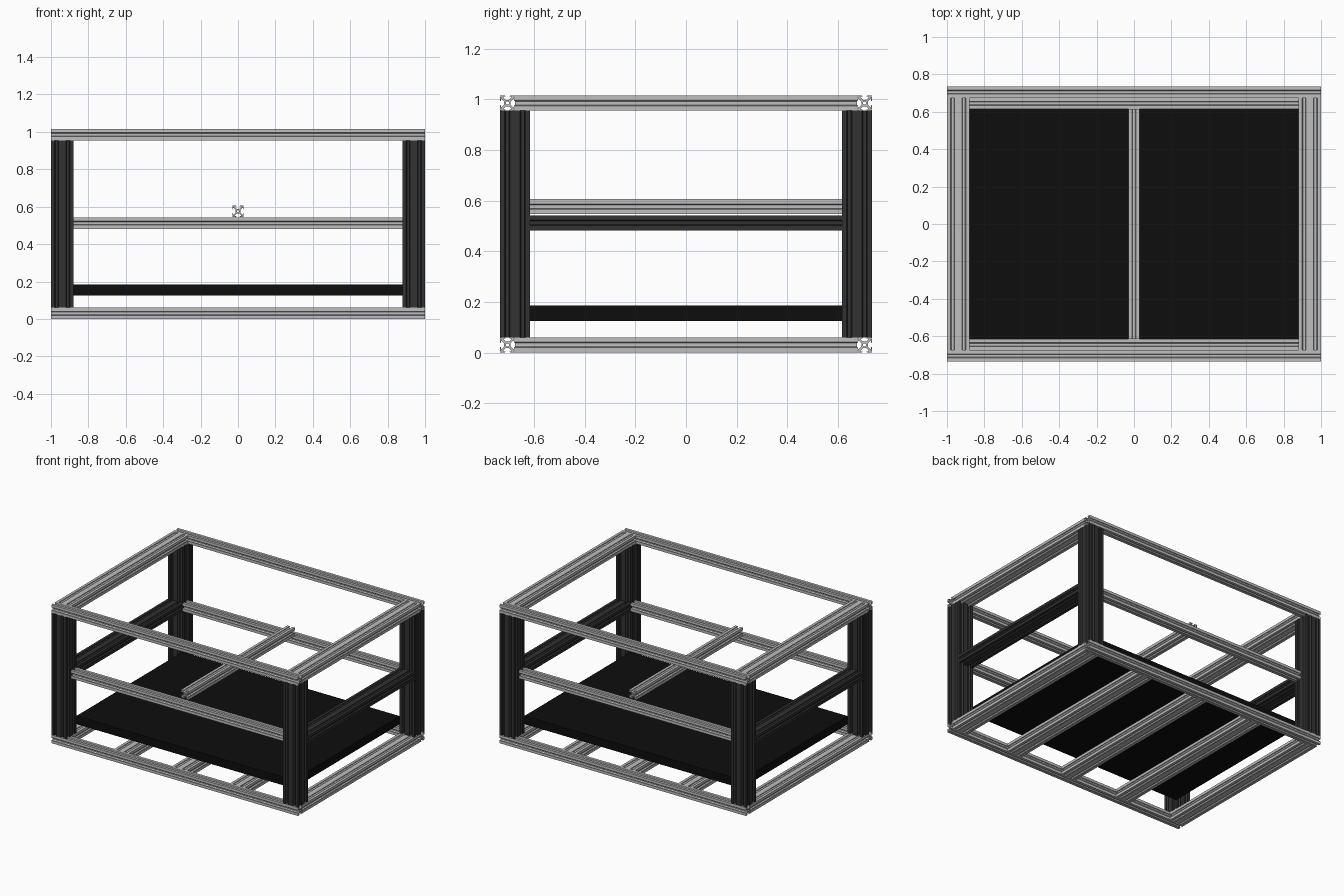
import bpy, bmesh, math
from mathutils import Matrix, Vector

cube = bpy.data.objects.get("Cube")
if cube:
    bpy.data.objects.remove(cube, do_unlink=True)

S = 0.06                       # one extrusion module
X, Y, H = 1.0, 0.735, 1.015    # half width, half depth, height
XI, YR, YI = X - 2 * S, Y - S, Y - 2 * S


def material(name, v):
    m = bpy.data.materials.new(name)
    m.use_nodes = True
    m.diffuse_color = (v, v, v, 1)
    m.node_tree.nodes["Principled BSDF"].inputs["Base Color"].default_value = (v, v, v, 1)
    return m


silver = material("silver aluminium", 0.52)
black = material("black aluminium", 0.032)
board = material("black board", 0.004)


def slot_profile(name, mat):
    """Unit-length slotted extrusion with hollow corners and a centre bore."""
    half = [(0.43, 0.23), (0.75, 0.55), (0.87, 0.55), (0.87, 0.27), (0.92, 0.27), (1, 0.36)]
    side = [(u, -v) for u, v in reversed(half)] + half + [(1, 1)]
    turns = [Matrix.Rotation(k * math.pi / 2, 2) for k in range(4)]
    loops = [[r @ Vector(p) for r in turns for p in side]]
    hole = [(0.79, 0.79), (0.93, 0.79), (0.93, 0.93), (0.79, 0.93)]
    loops += [[r @ Vector(p) for p in hole] for r in turns]
    loops.append([Vector((0.22, 0)) @ Matrix.Rotation(k * math.pi / 6, 2) for k in range(12)])

    curve = bpy.data.curves.new(name, "CURVE")
    curve.dimensions = "2D"
    curve.fill_mode = "BOTH"
    curve.extrude = 0.5
    for loop in loops:
        spline = curve.splines.new("POLY")
        spline.points.add(len(loop) - 1)
        for pt, co in zip(spline.points, loop):
            pt.co = (co.x * S / 2, co.y * S / 2, 0, 1)
        spline.use_cyclic_u = True
    temp = bpy.data.objects.new(name, curve)
    bpy.context.collection.objects.link(temp)
    deps = bpy.context.evaluated_depsgraph_get()
    mesh = bpy.data.meshes.new_from_object(temp.evaluated_get(deps))
    bpy.data.objects.remove(temp, do_unlink=True)

    bm = bmesh.new()
    bm.from_mesh(mesh)
    bmesh.ops.remove_doubles(bm, verts=bm.verts, dist=1e-5)
    bmesh.ops.recalc_face_normals(bm, faces=bm.faces)
    for f in bm.faces:
        f.smooth = False
        f.material_index = 0
    bm.to_mesh(mesh)
    bm.free()
    mesh.materials.clear()
    mesh.materials.append(mat)
    return mesh


silver_mesh = slot_profile("silver_profile", silver)
black_mesh = slot_profile("black_profile", black)


def beam(name, mesh, axis, lo, hi):
    """Fill the box lo-hi with extrusion modules running along the axis."""
    lo, hi = Vector(lo), Vector(hi)
    a, b, c = axis, (axis + 1) % 3, (axis + 2) % 3
    pos = lo + Vector((S / 2,) * 3)
    pos[a] = (lo[a] + hi[a]) / 2
    rot = Matrix.Identity(3)
    for col, world in enumerate((b, c, a)):
        rot.col[col] = Vector([float(i == world) for i in range(3)])
    ob = bpy.data.objects.new(name, mesh)
    bpy.context.collection.objects.link(ob)
    ob.matrix_world = (Matrix.Translation(pos) @ rot.to_4x4()
                       @ Matrix.Diagonal((1, 1, hi[a] - lo[a], 1)))
    for k, world in enumerate((b, c)):
        count = round((hi[world] - lo[world]) / S)
        if count > 1:
            arr = ob.modifiers.new("modules", "ARRAY")
            arr.count = count
            arr.use_relative_offset = False
            arr.use_constant_offset = True
            offset = [0, 0, 0]
            offset[k] = S
            arr.constant_offset_displace = offset


def span(sign, inner, outer):
    return (inner, outer) if sign > 0 else (-outer, -inner)


# Long rails at front and back, top and bottom, and the inner middle rails
for sy, where in ((-1, "front"), (1, "back")):
    y0, y1 = span(sy, YR, Y)
    for z, level in ((0, "bottom"), (H - S, "top")):
        beam(f"{where}_{level}_rail", silver_mesh, 0, (-X, y0, z), (X, y1, z + S))
    y0, y1 = span(sy, YI, YR)
    beam(f"{where}_middle_rail", silver_mesh, 0, (-XI, y0, 0.482), (XI, y1, 0.482 + S))

# Double-width side rails and the corner posts
for sx, side in ((-1, "right"), (1, "left")):
    x0, x1 = span(sx, XI, X)
    for z, level in ((0, "bottom"), (H - S, "top")):
        beam(f"{side}_{level}_rail", silver_mesh, 1, (x0, -YR, z), (x1, YR, z + S))
    beam(f"{side}_middle_rail", black_mesh, 1, (x0, -YI, 0.482), (x1, YI, 0.482 + S))
    for sy, where in ((-1, "front"), (1, "back")):
        y0, y1 = span(sy, YI, Y)
        beam(f"{where}_{side}_post", black_mesh, 2, (x0, y0, S), (x1, y1, H - S))

# Floor cross beams
for i, x in enumerate((-0.47, 0, 0.47)):
    beam(f"floor_beam_{i + 1}", silver_mesh, 1, (x - S, -YR, 0), (x + S, YR, S))

# Single centre beam above the middle rails
beam("centre_beam", silver_mesh, 1, (-S / 2, -YI, 0.546), (S / 2, YI, 0.546 + S))

# Floor board
bpy.ops.mesh.primitive_cube_add(size=1, location=(0, 0, 0.155))
floor = bpy.context.object
floor.name = "floor_board"
floor.scale = (2 * XI, 2 * YI, S)
floor.data.materials.append(board)
